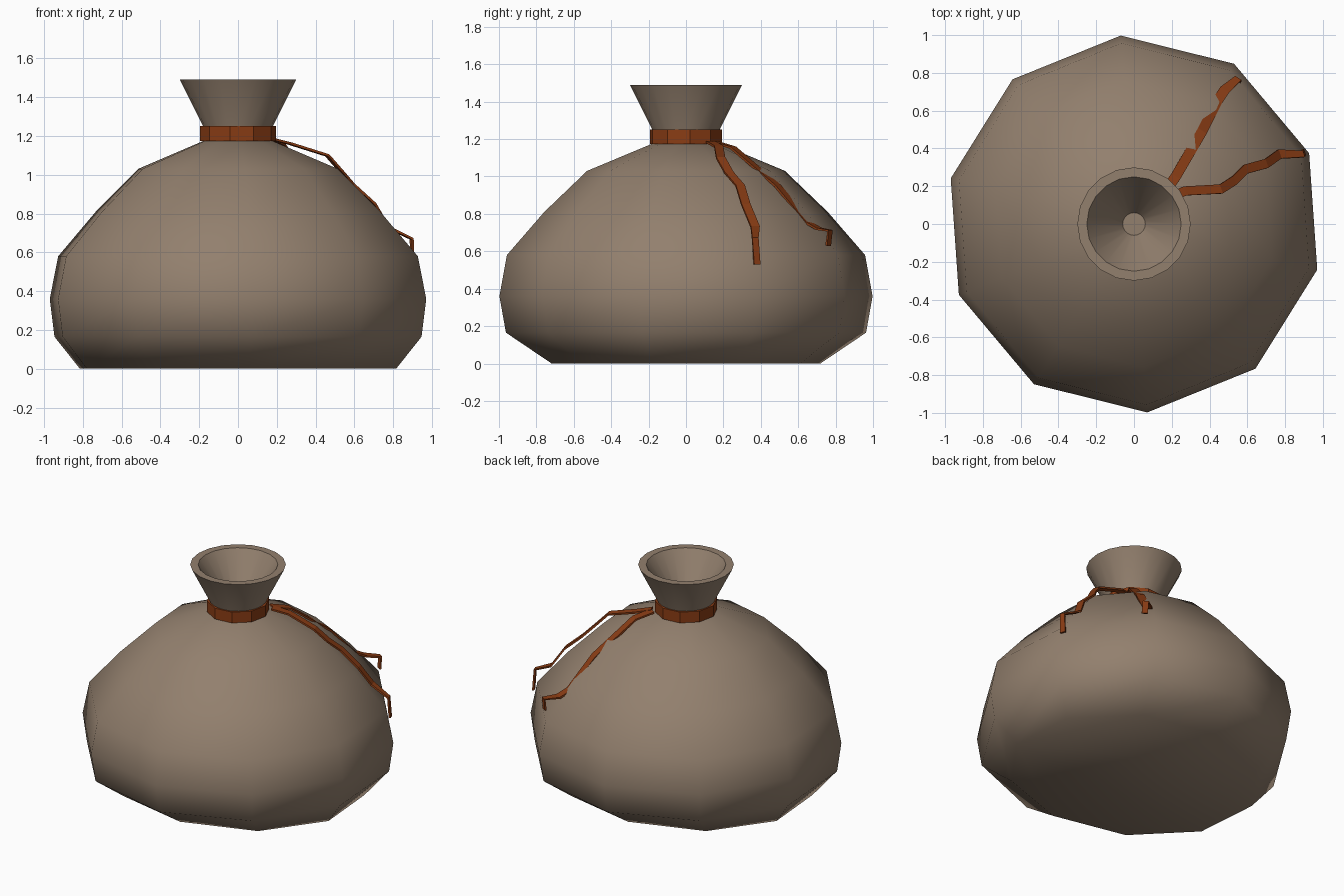
import bpy, bmesh, math
from mathutils import Vector

cube = bpy.data.objects.get("Cube")
if cube:
    bpy.data.objects.remove(cube, do_unlink=True)


def material(name, rgb):
    m = bpy.data.materials.new(name)
    m.use_nodes = True
    m.diffuse_color = (*rgb, 1)
    bsdf = m.node_tree.nodes["Principled BSDF"]
    bsdf.inputs["Base Color"].default_value = (*rgb, 1)
    bsdf.inputs["Roughness"].default_value = 0.9
    return m


burlap = material("burlap brown", (0.29, 0.215, 0.155))
leather = material("rust leather", (0.25, 0.045, 0.007))


def finish(bm, name, mat, smooth_angle=None):
    bmesh.ops.recalc_face_normals(bm, faces=bm.faces)
    mesh = bpy.data.meshes.new(name)
    bm.to_mesh(mesh)
    bm.free()
    mesh.materials.append(mat)
    ob = bpy.data.objects.new(name, mesh)
    bpy.context.collection.objects.link(ob)
    if smooth_angle:
        bpy.ops.object.select_all(action='DESELECT')
        ob.select_set(True)
        bpy.context.view_layer.objects.active = ob
        bpy.ops.object.shade_smooth_by_angle(angle=math.radians(smooth_angle))
    return ob


def lathe(name, profile, sides, start, mat, smooth=None, cap_ends=False, closed=False):
    """Stack rings of (x radius, y radius, z) and bridge them."""
    bm = bmesh.new()
    rings = []
    for rx, ry, z in profile:
        angles = [math.radians(start) + math.tau * i / sides for i in range(sides)]
        rings.append([bm.verts.new((rx * math.cos(a), ry * math.sin(a), z)) for a in angles])
    pairs = list(zip(rings, rings[1:]))
    if closed:
        pairs.append((rings[-1], rings[0]))
    for a, b in pairs:
        for i in range(sides):
            j = (i + 1) % sides
            bm.faces.new((a[i], a[j], b[j], b[i]))
    if cap_ends:
        bm.faces.new(rings[0])
        bm.faces.new(rings[-1])
    return finish(bm, name, mat, smooth)


def ribbon(name, path, width, thick):
    """Flat strap following a path, lying against the sack."""
    pts = [Vector(p) for p in path]
    bm = bmesh.new()
    run = pts[-1] - pts[0]
    across = Vector((-run.y, run.x, 0)).normalized()
    sections = []
    for i, p in enumerate(pts):
        tangent = (pts[min(i + 1, len(pts) - 1)] - pts[max(i - 1, 0)]).normalized()
        normal = tangent.cross(across).normalized()
        w = width * (1 if i < len(pts) - 2 else 0.7)
        corners = [(-1, -1), (1, -1), (1, 1), (-1, 1)]
        sections.append([bm.verts.new(p + across * s * w / 2 + normal * t * thick / 2)
                         for s, t in corners])
    for a, b in zip(sections, sections[1:]):
        for i in range(4):
            j = (i + 1) % 4
            bm.faces.new((a[i], a[j], b[j], b[i]))
    bm.faces.new(sections[0])
    bm.faces.new(sections[-1])
    return finish(bm, name, leather)


# Sagging ten-sided sack
lathe("sack_body", [(0.84, 0.72, 0.0), (0.975, 0.965, 0.165), (1.0, 1.0, 0.36),
                    (0.955, 0.96, 0.58), (0.755, 0.76, 0.81), (0.53, 0.53, 1.03),
                    (0.17, 0.17, 1.18)],
      10, 94, burlap, smooth=70, cap_ends=True)

# Flared mouth, hollow down to a small floor
lathe("sack_mouth", [(0.16, 0.16, 1.17), (0.175, 0.175, 1.24), (0.3, 0.3, 1.49),
                     (0.25, 0.25, 1.49), (0.06, 0.06, 1.22)],
      20, 0, burlap, smooth=40, cap_ends=True)

# Tie band around the neck
lathe("tie_band", [(0.197, 0.197, 1.175), (0.197, 0.197, 1.25),
                   (0.16, 0.16, 1.25), (0.16, 0.16, 1.175)],
      10, -102, leather, closed=True)

# Two loose tie ends draped down the back left
ribbon("side_tie_end", [(0.17, 0.13, 1.185), (0.27, 0.175, 1.16), (0.46, 0.185, 1.10),
                        (0.53, 0.23, 1.02), (0.59, 0.29, 0.95), (0.7, 0.32, 0.85),
                        (0.77, 0.37, 0.73), (0.895, 0.37, 0.67), (0.9, 0.38, 0.53)],
       0.05, 0.012)
ribbon("back_tie_end", [(0.15, 0.15, 1.185), (0.22, 0.25, 1.155), (0.36, 0.49, 0.95),
                        (0.44, 0.65, 0.755), (0.48, 0.71, 0.72), (0.55, 0.77, 0.71),
                        (0.55, 0.76, 0.63)],
       0.055, 0.012)
